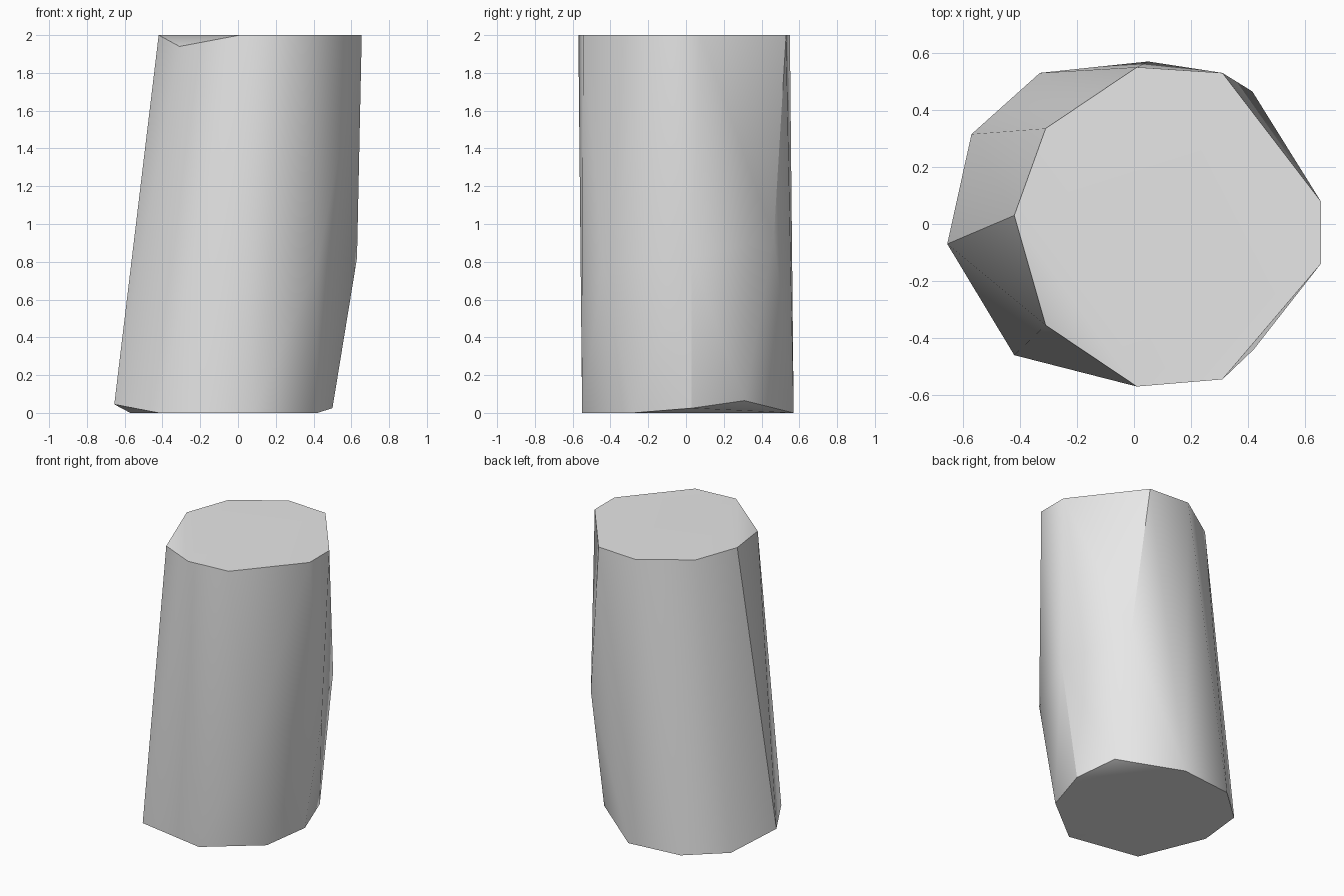
import bpy
import bmesh
import math

default_cube = bpy.data.objects.get("Cube")
if default_cube:
    bpy.data.objects.remove(default_cube, do_unlink=True)


def make_material(name, colour):
    """One flat colour, shown in the viewport and in a render."""
    material = bpy.data.materials.new(name)
    material.use_nodes = True
    material.diffuse_color = colour
    shader = material.node_tree.nodes["Principled BSDF"]
    shader.inputs["Base Color"].default_value = colour
    return material


def make_hull(name, corners, material):
    """Wrap a set of corner points in one closed convex block."""
    bm = bmesh.new()
    for corner in corners:
        bm.verts.new(corner)
    bmesh.ops.convex_hull(bm, input=bm.verts)
    # Join the coplanar triangles of the flat caps
    bmesh.ops.dissolve_limit(bm, angle_limit=math.radians(0.3),
                             verts=bm.verts, edges=bm.edges)
    bmesh.ops.recalc_face_normals(bm, faces=bm.faces)
    mesh = bpy.data.meshes.new(name)
    bm.to_mesh(mesh)
    bm.free()
    mesh.materials.append(material)
    block = bpy.data.objects.new(name, mesh)
    bpy.context.collection.objects.link(block)
    return block


# Flat upper rim, with one chipped corner slightly below it
top_rim = [(x, y, 2) for x, y in (
    (-.42, .03), (.01, -.57), (.31, -.545), (.655, -.14), (.655, .08),
    (.31, .53), (.01, .55), (-.31, .335))]
chipped_corner = [(-.31, -.355, 1.94)]

# Bulging corners partway up the leaning side
side_bulges = [(.42, -.44, .78), (.63, .03, .82), (.415, .465, .93)]

# Flat lower rim, and the corners that lift off the ground
bottom_rim = [(x, y, 0) for x, y in (
    (-.57, .315), (-.33, .53), (.05, .57),
    (-.42, -.46), (.08, -.55), (.42, -.28))]
lifted_corners = [(-.655, -.07, .045), (.5, .03, .025), (.42, .31, .065)]

stone_grey = make_material("stone grey", (.8, .8, .8, 1))
column = make_hull(
    "leaning_stone_column",
    top_rim + chipped_corner + side_bulges + bottom_rim + lifted_corners,
    stone_grey)

# Soft shading across shallow facets, crisp rims
bpy.ops.object.select_all(action="DESELECT")
column.select_set(True)
bpy.context.view_layer.objects.active = column
bpy.ops.object.shade_smooth_by_angle(angle=math.radians(30))
